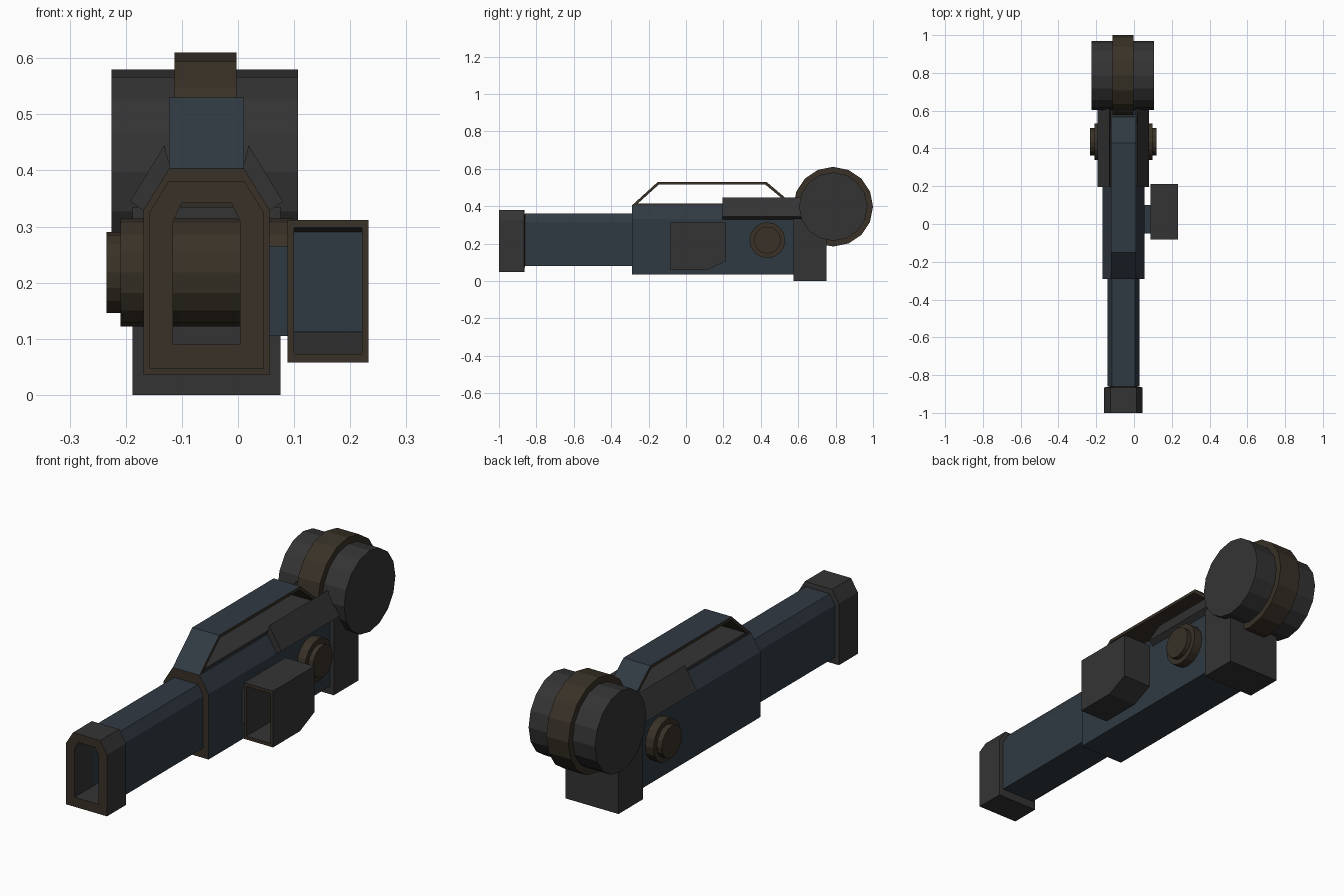
import bpy, bmesh, math
from mathutils import Vector

if "Cube" in bpy.data.objects:
    bpy.data.objects.remove(bpy.data.objects["Cube"])

CX = -0.056  # mirror plane of the main body


def material(name, rgb):
    m = bpy.data.materials.new(name)
    m.diffuse_color = (*rgb, 1)
    m.use_nodes = True
    m.node_tree.nodes["Principled BSDF"].inputs["Base Color"].default_value = m.diffuse_color
    return m


BLUE = material("blue_steel", (0.030, 0.042, 0.055))
GREY = material("dark_grey", (0.034, 0.034, 0.034))
BROWN = material("dark_bronze", (0.040, 0.031, 0.020))


def loft(name, loops, mats, closed=False):
    """Skin a list of 3D loops; mats has one material per band. Ends are capped unless closed."""
    bm = bmesh.new()
    rings = [[bm.verts.new(p) for p in loop] for loop in loops]
    slots = list(dict.fromkeys(mats))
    n = len(rings[0])
    pairs = list(zip(rings, rings[1:])) + ([(rings[-1], rings[0])] if closed else [])
    for (a, b), m in zip(pairs, mats):
        for i in range(n):
            j = (i + 1) % n
            bm.faces.new((a[i], a[j], b[j], b[i])).material_index = slots.index(m)
    if not closed:
        bm.faces.new(rings[0]).material_index = slots.index(mats[0])
        bm.faces.new(rings[-1]).material_index = slots.index(mats[-1])
    bmesh.ops.recalc_face_normals(bm, faces=bm.faces)
    me = bpy.data.meshes.new(name)
    bm.to_mesh(me)
    bm.free()
    for m in slots:
        me.materials.append(m)
    ob = bpy.data.objects.new(name, me)
    bpy.context.collection.objects.link(ob)
    return ob


def at_y(pts, y):
    return [(x, y, z) for x, z in pts]


def at_x(pts, x):
    return [(x, y, z) for y, z in pts]


def section(hw, z0, shoulder, z1, top_hw):
    """Flat-bottomed section with chamfered top corners."""
    return [(CX - hw, z0), (CX + hw, z0), (CX + hw, shoulder),
            (CX + top_hw, z1), (CX - top_hw, z1), (CX - hw, shoulder)]


def box(name, x, y, z, mat):
    r = [(x[0], z[0]), (x[1], z[0]), (x[1], z[1]), (x[0], z[1])]
    return loft(name, [at_y(r, y[0]), at_y(r, y[1])], [mat])


def circle(r, y, z, n=16):
    return [(y + r * math.sin(2 * math.pi * i / n), z + r * math.cos(2 * math.pi * i / n))
            for i in range(n)]


# Hollow barrel, muzzle and body share one bore
bore = section(0.060, 0.09, 0.308, 0.342, 0.044)
tube = section(0.085, 0.08, 0.315, 0.36, 0.060)
collar = section(0.102, 0.047, 0.325, 0.38, 0.068)
shell = section(0.112, 0.035, 0.33, 0.403, 0.067)

loft("barrel", [at_y(bore, -0.86), at_y(tube, -0.86), at_y(tube, -0.28), at_y(bore, -0.28)],
     [BLUE] * 4, closed=True)
loft("muzzle", [at_y(bore, -0.86), at_y(collar, -0.865), at_y(collar, -1), at_y(bore, -1)],
     [GREY, GREY, BROWN, GREY], closed=True)
loft("body", [at_y(shell, 0.60), at_y(shell, -0.29), at_y(bore, -0.29), at_y(bore, 0.59)],
     [BLUE, BROWN, BLUE])

# Thin plate on the body under the rail
box("top_plate", (CX - 0.062, CX + 0.062), (-0.275, 0.57), (0.40, 0.415), GREY)

# Raised rail: bent strip, blue above and bronze below
outer = [(-0.29, 0.403), (-0.15, 0.53), (0.43, 0.53), (0.58, 0.403)]
inner = [(0.56, 0.403), (0.423, 0.516), (-0.145, 0.516), (-0.27, 0.403)]
rail = loft("top_rail", [at_x(outer + inner, CX - 0.067), at_x(outer + inner, CX + 0.067)],
            [BROWN])
rail.data.materials.append(BLUE)
for i in range(3):
    rail.data.polygons[i].material_index = 1

# Slanted shoulder plates on both sides at the rear
for side, s in (("left", -1), ("right", 1)):
    plate = [(CX + s * a, z) for a, z in
             ((0.108, 0.325), (0.136, 0.345), (0.075, 0.445), (0.064, 0.400))]
    loft("shoulder_plate_" + side, [at_y(plate, 0.195), at_y(plate, 0.64)], [GREY])

# Rear foot block
box("rear_block", (CX - 0.132, CX + 0.132), (0.575, 0.75), (0, 0.335), GREY)

# Drum with a raised centre band
DY, DZ = 0.787, 0.397
loft("drum", [at_x(circle(0.183, DY, DZ), CX - 0.166 - 0.003),
              at_x(circle(0.183, DY, DZ), CX + 0.163)], [GREY])
loft("drum_band", [at_x(circle(0.213, DY, DZ), CX - 0.057),
                   at_x(circle(0.213, DY, DZ), CX + 0.053)], [BROWN])

# Stepped pivot knob running through the body
big, small = circle(0.096, 0.435, 0.218), circle(0.072, 0.435, 0.218)
loft("pivot_knob", [at_x(small, CX - 0.178), at_x(small, CX - 0.153), at_x(big, CX - 0.153),
                    at_x(big, CX + 0.153), at_x(small, CX + 0.153), at_x(small, CX + 0.175)],
     [BROWN] * 5)

# Side sight: hollow box open at the front with a sloped underside at the rear
def sight_loop(y, x0, x1, z0, z1):
    return at_y([(x0, z0), (x1, z0), (x1, z1), (x0, z1)], y)


O, I = (0.088, 0.233), (0.100, 0.221)
loft("side_sight",
     [sight_loop(0.213, *O, 0.105, 0.312), sight_loop(0.11, *O, 0.058, 0.312),
      sight_loop(-0.083, *O, 0.058, 0.312), sight_loop(-0.083, *I, 0.073, 0.298),
      sight_loop(0.105, *I, 0.073, 0.298), sight_loop(0.20, *I, 0.112, 0.290)],
     [GREY, GREY, BROWN, GREY, GREY])
box("sight_back_panel", I, (0.195, 0.20), (0.112, 0.290), BLUE)
box("sight_mount", (0.05, 0.09), (-0.05, 0.10), (0.105, 0.265), BLUE)
